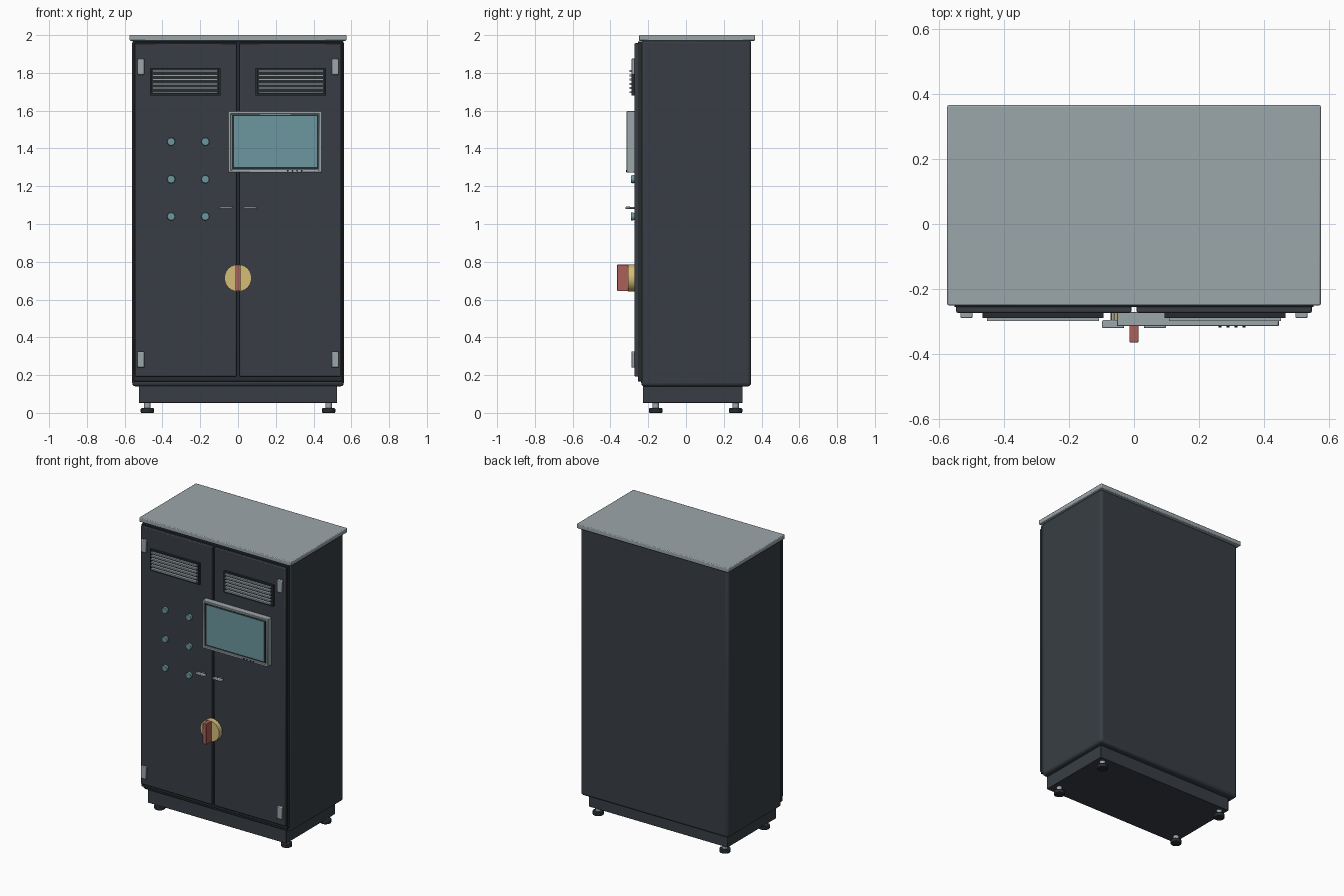
import bpy, bmesh, math
from mathutils import Matrix, Vector

if "Cube" in bpy.data.objects:
    bpy.data.objects.remove(bpy.data.objects["Cube"])


def material(name, rgb):
    m = bpy.data.materials.new(name)
    m.diffuse_color = (*rgb, 1)
    m.use_nodes = True
    m.node_tree.nodes["Principled BSDF"].inputs["Base Color"].default_value = m.diffuse_color
    return m


DARK = material("charcoal paint", (0.040, 0.048, 0.058))
BLACK = material("black rubber", (0.020, 0.025, 0.029))
GREY = material("light grey metal", (0.33, 0.385, 0.41))
TEAL = material("teal glass", (0.145, 0.31, 0.345))
YELLOW = material("yellow plastic", (0.66, 0.51, 0.19))
RED = material("red plastic", (0.41, 0.115, 0.10))


def finish(name, bm, mat, bevel=0.0, segments=2):
    me = bpy.data.meshes.new(name)
    bm.to_mesh(me)
    bm.free()
    me.materials.append(mat)
    ob = bpy.data.objects.new(name, me)
    bpy.context.collection.objects.link(ob)
    if bevel:
        mod = ob.modifiers.new("bevel", 'BEVEL')
        mod.width, mod.segments = bevel, segments
    bpy.ops.object.select_all(action='DESELECT')
    ob.select_set(True)
    bpy.context.view_layer.objects.active = ob
    bpy.ops.object.shade_smooth_by_angle(angle=math.radians(35))
    return ob


def box(name, x, y, z, mat, bevel=0.0, segments=2):
    """Box from (min, max) ranges."""
    bm = bmesh.new()
    size = [b - a for a, b in (x, y, z)]
    mid = Vector([(a + b) / 2 for a, b in (x, y, z)])
    bmesh.ops.create_cube(bm, size=1, matrix=Matrix.Translation(mid) @ Matrix.Diagonal((*size, 1)))
    return finish(name, bm, mat, bevel, segments)


def rod(name, centre, r, depth, mat, axis='Y', sides=24, r2=None, bevel=0.0):
    bm = bmesh.new()
    rot = {'X': Matrix.Rotation(math.pi / 2, 4, 'Y'),
           'Y': Matrix.Rotation(math.pi / 2, 4, 'X'), 'Z': Matrix()}[axis]
    bmesh.ops.create_cone(bm, cap_ends=True, segments=sides, radius1=r, radius2=r2 or r,
                          depth=depth, matrix=Matrix.Translation(centre) @ rot)
    return finish(name, bm, mat, bevel)


def frame(name, x, z, y, border, mat, bevel=0.0):
    """Rectangular ring in the front plane: inset the front face, then push it back."""
    bm = bmesh.new()
    size = (x[1] - x[0], y[1] - y[0], z[1] - z[0])
    mid = Vector((sum(x) / 2, sum(y) / 2, sum(z) / 2))
    bmesh.ops.create_cube(bm, size=1, matrix=Matrix.Translation(mid) @ Matrix.Diagonal((*size, 1)))
    bm.normal_update()
    front = [f for f in bm.faces if f.normal.y < -0.9]
    bmesh.ops.inset_region(bm, faces=front, thickness=border)
    inner = bmesh.ops.extrude_face_region(bm, geom=front)
    bmesh.ops.delete(bm, geom=front, context='FACES_ONLY')
    bmesh.ops.translate(bm, vec=(0, 0.008, 0),
                        verts=[v for v in inner['geom'] if isinstance(v, bmesh.types.BMVert)])
    return finish(name, bm, mat, bevel, 1)


# Cabinet shell
box("cabinet_body", (-0.56, 0.56), (-0.237, 0.345), (0.14, 1.975), DARK, 0.018, 3)
box("top_cover", (-0.574, 0.574), (-0.25, 0.365), (1.97, 2.0), GREY, 0.005)
box("plinth", (-0.525, 0.525), (-0.228, 0.30), (0.053, 0.15), DARK, 0.003)
box("door_surround", (-0.552, 0.552), (-0.255, -0.23), (0.167, 1.966), BLACK, 0.003)

# Levelling feet
for x in (-0.48, 0.48):
    for y in (-0.16, 0.263):
        rod("foot_stem", (x, y, 0.04), 0.018, 0.05, GREY, 'Z', 16)
        rod("foot_pad", (x, y, 0.0125), 0.035, 0.025, BLACK, 'Z', 24, bevel=0.004)

# Mirrored door fittings
for s, side in ((-1, "left"), (1, "right")):
    def span(a, b):
        return (a, b) if s > 0 else (-b, -a)

    box(side + "_door", span(0.008, 0.546), (-0.273, -0.25), (0.193, 1.957), DARK, 0.005)
    for z in (0.24, 1.79):
        box(side + "_hinge", span(0.496, 0.533), (-0.289, -0.268), (z, z + 0.085), GREY, 0.004)

    # Louvred vent
    frame(side + "_vent_frame", span(0.093, 0.466), (1.68, 1.826), (-0.288, -0.27), 0.014, BLACK)
    for i in range(6):
        z = 1.697 + i * 0.0223
        box(side + "_vent_slat", span(0.108, 0.452), (-0.298, -0.279), (z - 0.0045, z + 0.0055), GREY)

    # Pull handle
    rod(side + "_handle_stem", (s * 0.065, -0.285, 1.085), 0.005, 0.04, GREY, sides=12)
    box(side + "_handle", span(0.03, 0.098), (-0.32, -0.295), (1.079, 1.092), GREY, 0.004)

# Operator screen
frame("screen_housing", (-0.052, 0.445), (1.272, 1.597), (-0.314, -0.27), 0.02, GREY, 0.002)
box("screen_gasket", (-0.032, 0.425), (-0.309, -0.30), (1.292, 1.577), BLACK)
box("screen_glass", (-0.021, 0.417), (-0.312, -0.305), (1.302, 1.573), TEAL)
for i in range(4):
    rod("screen_button", (0.264 + i * 0.0245, -0.314, 1.281), 0.005, 0.008, BLACK, sides=10)

# Indicator lamps
for x in (-0.354, -0.173):
    for z in (1.04, 1.237, 1.436):
        rod("lamp_collar", (x, -0.277, z), 0.019, 0.014, TEAL, sides=12)
        rod("lamp_lens", (x, -0.284, z), 0.022, 0.014, TEAL, sides=12, r2=0.020)

# Main rotary switch
rod("switch_plate", (0, -0.288, 0.714), 0.072, 0.036, YELLOW, sides=24)
box("switch_grip", (-0.014, 0.014), (-0.364, -0.304), (0.644, 0.785), RED, 0.003)
